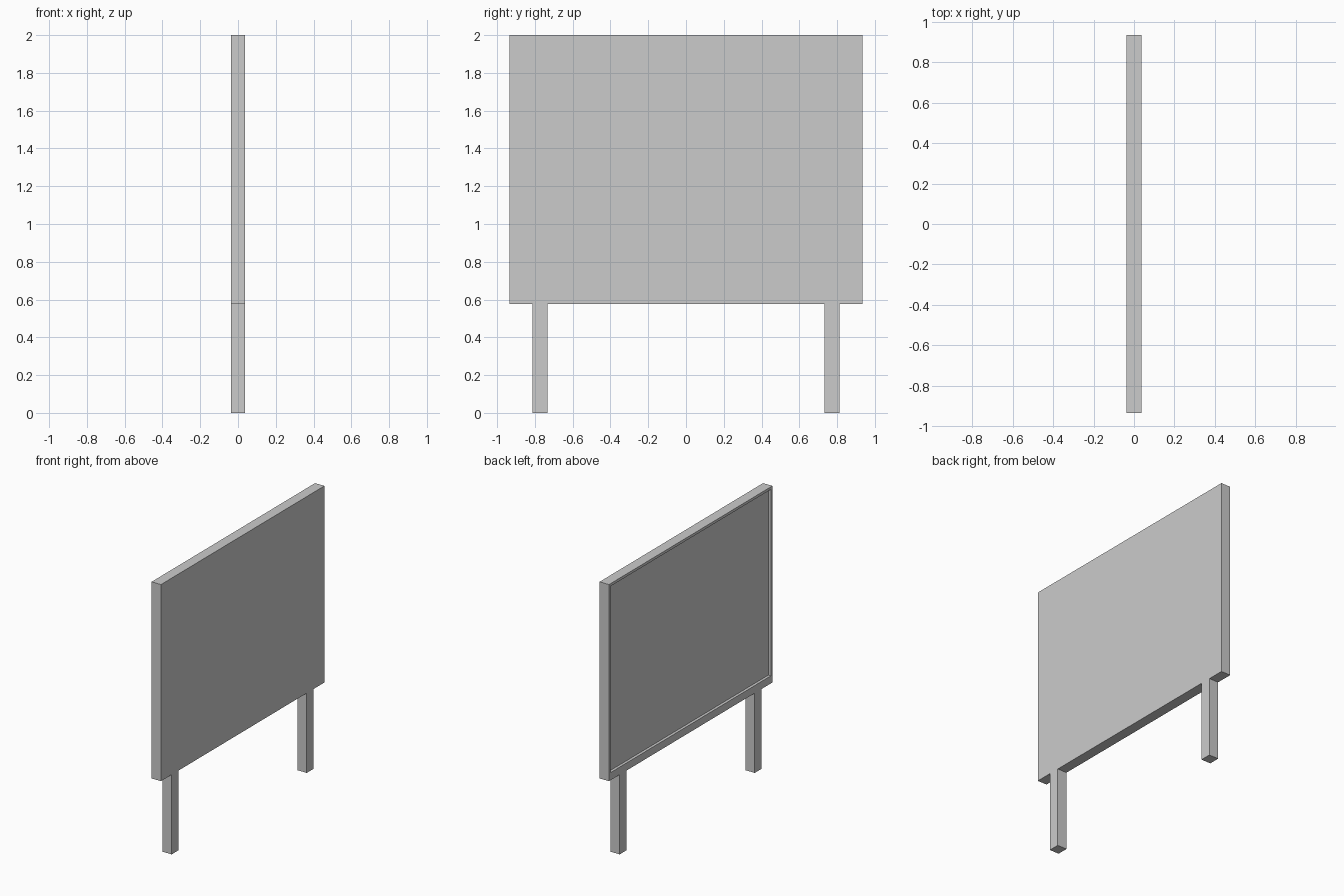
import bpy, bmesh
from mathutils import Vector

if "Cube" in bpy.data.objects:
    bpy.data.objects.remove(bpy.data.objects["Cube"])


def box(name, lo, hi):
    lo, hi = Vector(lo), Vector(hi)
    bm = bmesh.new()
    bmesh.ops.create_cube(bm, size=1)
    for v in bm.verts:
        v.co = Vector(a * b for a, b in zip(v.co, hi - lo)) + (lo + hi) / 2
    mesh = bpy.data.meshes.new(name)
    bm.to_mesh(mesh)
    bm.free()
    obj = bpy.data.objects.new(name, mesh)
    bpy.context.collection.objects.link(obj)
    return obj


T = 0.0375           # half thickness
W = 0.935            # half width
Z0, Z1 = 0.577, 2.0  # board bottom and top
RIM, RIM_BOTTOM, DEPTH = 0.027, 0.055, 0.02

# Board with a shallow framed recess on its -x face
board = box("board", (-T, -W, Z0), (T, W, Z1))
bm = bmesh.new()
bm.from_mesh(board.data)
bm.normal_update()
face = min(bm.faces, key=lambda f: f.calc_center_median().x)
bmesh.ops.inset_region(bm, faces=[face], thickness=RIM)
for v in face.verts:
    if v.co.z < 1:
        v.co.z = Z0 + RIM_BOTTOM
floor = bmesh.ops.extrude_discrete_faces(bm, faces=[face])["faces"][0]
for v in floor.verts:
    v.co.x += DEPTH
bm.to_mesh(board.data)
bm.free()

# Two square legs
for side, y in (("left", -0.772), ("right", 0.772)):
    box(side + "_leg", (-T, y - 0.04, 0), (T, y + 0.04, Z0))
